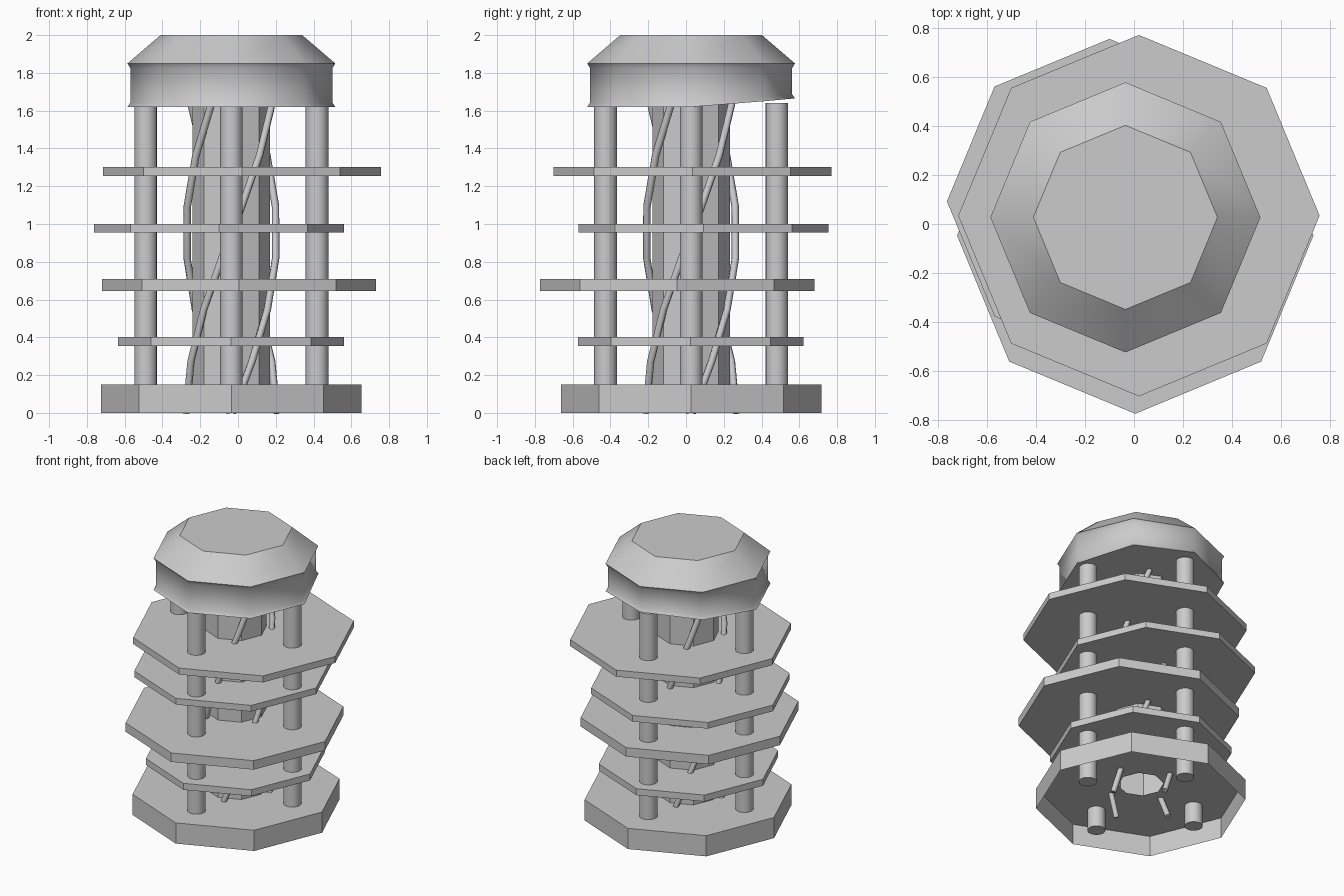
import bpy, math
from math import cos, sin, radians, pi

if "Cube" in bpy.data.objects:
    bpy.data.objects.remove(bpy.data.objects["Cube"])

CX, CY = -0.035, 0.027


def lathe(name, profile, center=(CX, CY), sides=8, bottom=True, top=True, smooth=None, lift=None):
    """Revolve (radius, z) points around a vertical axis; lift maps (ring, side) to a z offset."""
    lift = lift or {}
    verts, faces = [], []
    for i, (r, z) in enumerate(profile):
        for k in range(sides):
            a = 2 * pi * k / sides
            verts.append((center[0] + r * cos(a), center[1] + r * sin(a), z + lift.get((i, k), 0)))
    for i in range(len(profile) - 1):
        for k in range(sides):
            n = (k + 1) % sides
            faces.append((i * sides + k, i * sides + n, (i + 1) * sides + n, (i + 1) * sides + k))
    if bottom:
        faces.append(tuple(reversed(range(sides))))
    if top:
        s = (len(profile) - 1) * sides
        faces.append(tuple(range(s, s + sides)))
    mesh = bpy.data.meshes.new(name)
    mesh.from_pydata(verts, [], faces)
    mesh.update()
    obj = bpy.data.objects.new(name, mesh)
    bpy.context.collection.objects.link(obj)
    if smooth:
        bpy.ops.object.select_all(action='DESELECT')
        obj.select_set(True)
        bpy.context.view_layer.objects.active = obj
        bpy.ops.object.shade_smooth_by_angle(angle=radians(smooth))
    return obj


# Base: open underneath, with a hole under the hollow column
lathe("base", [(0.69, 0), (0.69, 0.15), (0.15, 0.15)], bottom=False, top=False)

# Off-centre floor plates: x, y, radius, bottom, top
plates = [(-0.037, 0.025, 0.598, 0.355, 0.402),
          (0.005, -0.047, 0.726, 0.645, 0.71),
          (-0.10, 0.092, 0.662, 0.955, 1.0),
          (0.02, 0.034, 0.736, 1.255, 1.302)]
for i, (x, y, r, z0, z1) in enumerate(plates):
    lathe(f"floor_plate_{i + 1}", [(r, z0), (r, z1)], (x, y))

# Hollow central column
lathe("column", [(0.205, 0.15), (0.205, 1.64)], bottom=False, top=False)

# Four round pillars
for i in range(4):
    a = i * pi / 2
    lathe(f"pillar_{i + 1}", [(0.06, 0), (0.06, 1.64)],
          (CX + 0.453 * cos(a), CY + 0.453 * sin(a)), sides=16, smooth=30)

# Four rods twisting around the column
for i in range(4):
    curve = bpy.data.curves.new(f"twisted_rod_{i + 1}", 'CURVE')
    curve.dimensions = '3D'
    curve.bevel_depth = 0.02
    curve.bevel_resolution = 1
    curve.use_fill_caps = True
    spline = curve.splines.new('POLY')
    steps = 6
    spline.points.add(steps)
    for j in range(steps + 1):
        z = 1.64 * j / steps
        a = radians(-90 + 90 * i + 93 * (z - 0.95))
        spline.points[j].co = (CX + 0.24 * cos(a), CY + 0.24 * sin(a), z, 1)
    rod = bpy.data.objects.new(f"twisted_rod_{i + 1}", curve)
    bpy.context.collection.objects.link(rod)

# Head: flared rims, sloped roof, lower edge raised at the back
raised = {(ring, side): dz for ring in (0, 1) for side, dz in ((1, 0.03), (2, 0.045), (3, 0.03))}
lathe("head", [(0.55, 1.62), (0.535, 1.642), (0.535, 1.825), (0.55, 1.85), (0.375, 2.0)],
      smooth=40, lift=raised)
